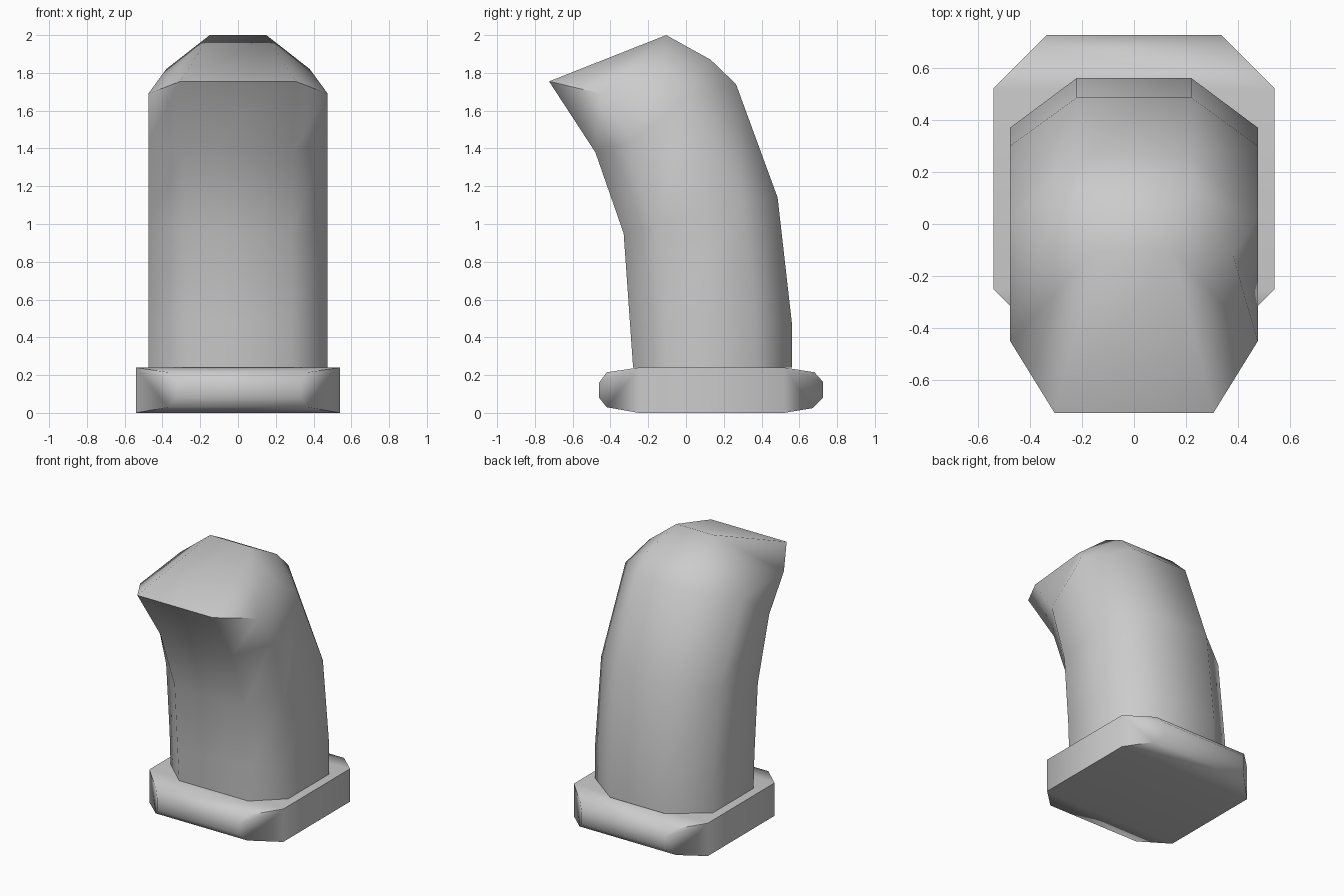
import bpy
import bmesh
import math

cube = bpy.data.objects.get("Cube")
if cube:
    bpy.data.objects.remove(cube, do_unlink=True)

grey = bpy.data.materials.new("plain grey")
grey.use_nodes = True
colour = (0.6, 0.6, 0.6, 1)
grey.diffuse_color = colour
grey.node_tree.nodes["Principled BSDF"].inputs["Base Color"].default_value = colour


def finish(name, bm, angle):
    """Turn a bmesh into a smooth-shaded object."""
    bmesh.ops.recalc_face_normals(bm, faces=bm.faces)
    mesh = bpy.data.meshes.new(name)
    bm.to_mesh(mesh)
    bm.free()
    mesh.materials.append(grey)
    obj = bpy.data.objects.new(name, mesh)
    bpy.context.collection.objects.link(obj)
    bpy.ops.object.select_all(action='DESELECT')
    obj.select_set(True)
    bpy.context.view_layer.objects.active = obj
    bpy.ops.object.shade_smooth_by_angle(angle=math.radians(angle))


# Base plate: rounded side profile (y, z) with its four corners cut off
front, back, half = -0.25, 0.52, 0.54
profile = [(front, 0), (-0.42, 0.03), (-0.46, 0.08), (-0.46, 0.16),
           (-0.42, 0.215), (front, 0.24), (back, 0.24), (0.68, 0.215),
           (0.725, 0.165), (0.725, 0.08), (0.67, 0.025), (back, 0)]
bm = bmesh.new()
for y, z in profile:
    x = half - max(0, front - y, y - back)
    for side in (-1, 1):
        bm.verts.new((side * x, y, z))
bmesh.ops.convex_hull(bm, input=bm.verts)
bmesh.ops.dissolve_limit(bm, angle_limit=0.02, verts=bm.verts, edges=bm.edges)
finish("base_plate", bm, 60)

# Curved body: half rings from front to back, mirrored into eight-sided loops
W = 0.475
half_rings = [
    [(0.28, -0.28, 0.24), (W, -0.10, 0.24), (W, 0.37, 0.24), (0.22, 0.56, 0.24)],
    [(0.28, -0.297, 0.48), (W, -0.11, 0.48), (W, 0.37, 0.48), (0.22, 0.56, 0.48)],
    [(0.28, -0.33, 0.95), (W, -0.15, 0.99), (W, 0.30, 1.10), (0.22, 0.485, 1.14)],
    [(0.29, -0.48, 1.38), (W, -0.28, 1.44), (W, 0.02, 1.68), (0.22, 0.265, 1.74)],
    [(0.305, -0.725, 1.755), (W, -0.45, 1.69), (0.38, -0.12, 1.82), (0.22, 0.13, 1.87)],
]
bm = bmesh.new()
rings = []
for points in half_rings:
    loop = points + [(-x, y, z) for x, y, z in reversed(points)]
    rings.append([bm.verts.new(p) for p in loop])
for low, high in zip(rings, rings[1:]):
    for i in range(8):
        j = (i + 1) % 8
        bm.faces.new((low[i], low[j], high[j], high[i]))
bm.faces.new(rings[0])

# Sloping top: a short ridge joined to the last loop
top = rings[-1]
right, left = [bm.verts.new((x, -0.105, 2)) for x in (0.15, -0.15)]
bm.faces.new((top[7], top[0], right, left))
bm.faces.new((top[3], top[4], left, right))
for i in range(3):
    bm.faces.new((top[i], top[i + 1], right))
    bm.faces.new((top[i + 4], top[i + 5], left))
finish("curved_body", bm, 60)
